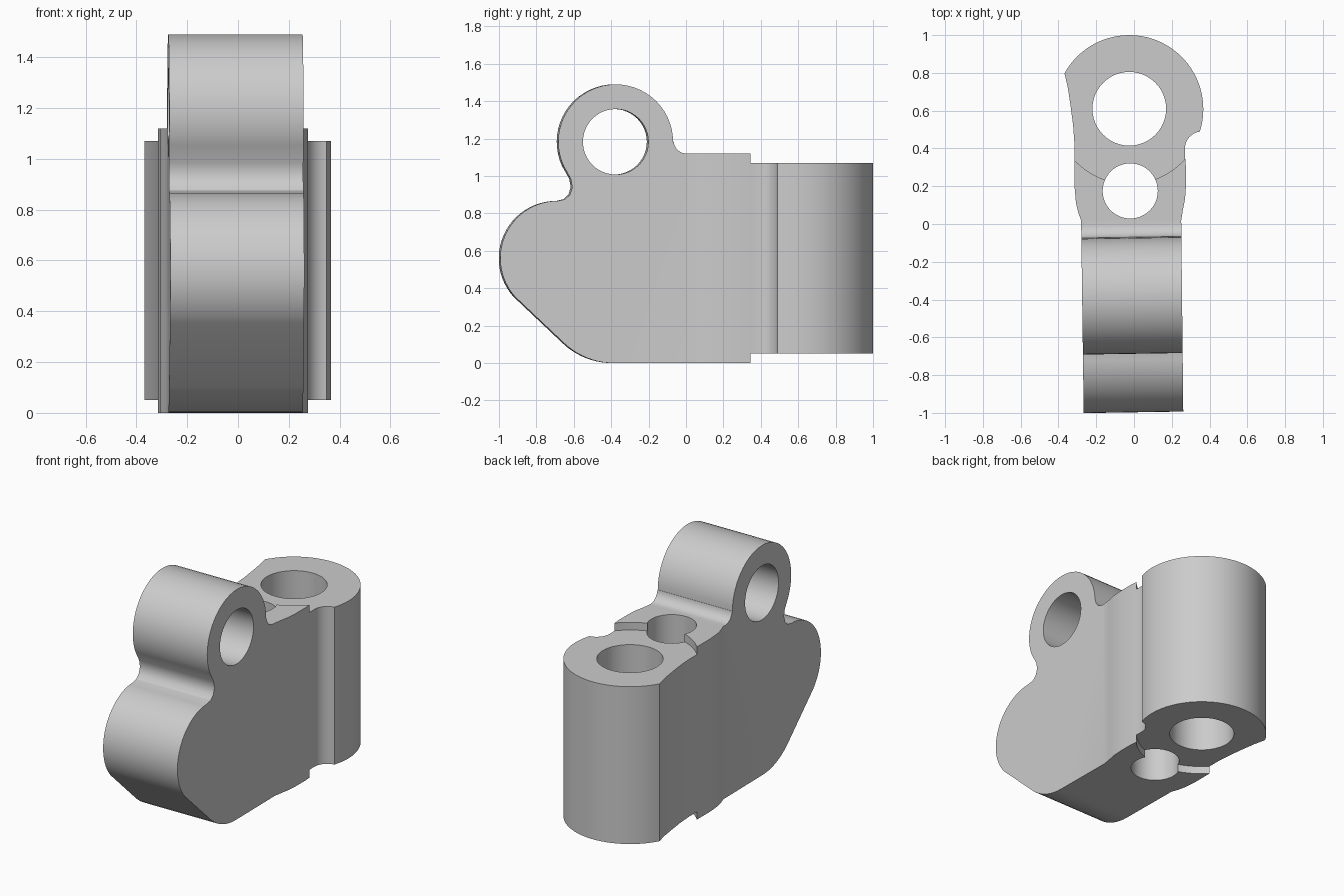
import bpy, bmesh
from math import cos, sin, radians
from mathutils import Matrix

cube = bpy.data.objects.get("Cube")
if cube:
    bpy.data.objects.remove(cube)

grey = bpy.data.materials.new("plain grey")
grey.use_nodes = True
colour = (0.6, 0.6, 0.6, 1)
grey.diffuse_color = colour
grey.node_tree.nodes["Principled BSDF"].inputs["Base Color"].default_value = colour

TILT = Matrix.Rotation(radians(0.9), 4, "Z")       # slight skew of the hinge end
SIDEWAYS = TILT @ Matrix(((0, 0, 1, 0), (1, 0, 0, 0), (0, 1, 0, 0), (0, 0, 0, 1)))
UPRIGHT = Matrix.Identity(4)


def arc(cx, cy, r, start, end, steps=24):
    angles = [radians(start + (end - start) * i / steps) for i in range(steps + 1)]
    return [(cx + r * cos(a), cy + r * sin(a)) for a in angles]


def circle(cx, cy, r, steps=48):
    return arc(cx, cy, r, 0, 360, steps)[:-1]


def extrude(name, outline, low, high, frame):
    """Prism of a closed outline, from low to high along the frame's third axis."""
    bm = bmesh.new()
    face = bm.faces.new([bm.verts.new((u, v, low)) for u, v in outline])
    top = bmesh.ops.extrude_face_region(bm, geom=[face])["geom"]
    bmesh.ops.translate(bm, vec=(0, 0, high - low),
                        verts=[g for g in top if isinstance(g, bmesh.types.BMVert)])
    bm.transform(frame)
    bmesh.ops.recalc_face_normals(bm, faces=bm.faces)
    mesh = bpy.data.meshes.new(name)
    bm.to_mesh(mesh)
    bm.free()
    mesh.materials.append(grey)
    obj = bpy.data.objects.new(name, mesh)
    bpy.context.collection.objects.link(obj)
    return obj


def combine(target, tool, operation):
    bpy.context.view_layer.objects.active = target
    mod = target.modifiers.new("cut", "BOOLEAN")
    mod.operation, mod.object, mod.solver = operation, tool, "EXACT"
    bpy.ops.object.modifier_apply(modifier=mod.name)
    bpy.data.objects.remove(tool)


# Side outline (y, z): two hinge knuckles on a block
side = [(1.2, 0)]
side += arc(-0.39, 0.385, 0.385, 270, 227, 10)
side += arc(-0.69, 0.56, 0.307, 222, 90)
side += [(-0.65, 0.876), (-0.625, 0.9), (-0.612, 0.94), (-0.62, 0.985)]
side += arc(-0.38, 1.183, 0.307, 205, 0, 32)
side += arc(0, 1.19, 0.07, 185, 270, 8)
side += [(1.2, 1.12)]
block = extrude("hinge_block", side, -0.6, 0.6, SIDEWAYS)

# Plan outline (x, y): narrow front, waist, and round post with a side notch
plan = [(-0.265, -1.1), (0.262, -1.1), (0.25, 0.02), (0.258, 0.07), (0.27, 0.13),
        (0.275, 0.2), (0.275, 0.3), (0.27, 0.36)]
plan += arc(0.36, 0.4, 0.09, 180, 97, 8)
plan += arc(-0.025, 0.608, 0.392, -17, 151, 40)
plan += [(-0.35, 0.72), (-0.335, 0.62), (-0.322, 0.52), (-0.315, 0.42),
         (-0.315, 0.2), (-0.307, 0.11), (-0.295, 0.06), (-0.28, 0.02)]
combine(block, extrude("plan_shape", plan, -0.1, 1.6, UPRIGHT), "INTERSECT")

# Recessed ends of the round post
for low, high in ((1.07, 1.3), (-0.2, 0.05)):
    combine(block, extrude("post_recess", circle(-0.025, 0.608, 0.396, 64),
                           low, high, UPRIGHT), "DIFFERENCE")

# Bores: two across the knuckles, two down the post and waist
for cx, cy, r, frame in ((-0.38, 1.183, 0.175, SIDEWAYS), (-0.69, 0.56, 0.175, SIDEWAYS),
                         (-0.025, 0.61, 0.195, UPRIGHT), (-0.02, 0.175, 0.146, UPRIGHT)):
    combine(block, extrude("bore", circle(cx, cy, r), -0.9, 2, frame), "DIFFERENCE")

bpy.ops.object.select_all(action="DESELECT")
block.select_set(True)
bpy.context.view_layer.objects.active = block
bpy.ops.object.shade_smooth_by_angle(angle=radians(30))
